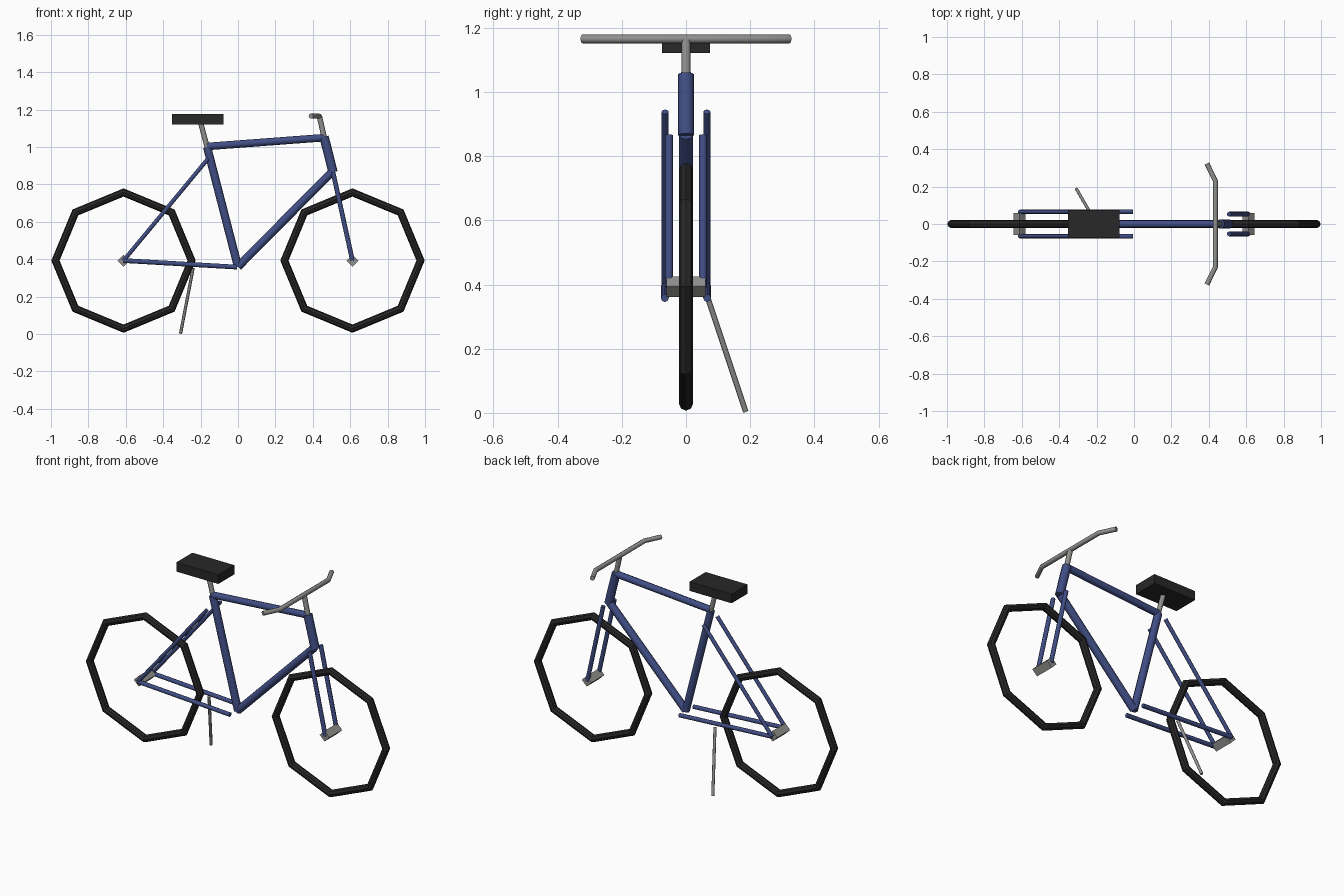
import bpy, bmesh, math
from mathutils import Vector

if "Cube" in bpy.data.objects:
    bpy.data.objects.remove(bpy.data.objects["Cube"])


def material(name, rgb):
    m = bpy.data.materials.new(name)
    m.diffuse_color = (*rgb, 1)
    m.use_nodes = True
    m.node_tree.nodes["Principled BSDF"].inputs["Base Color"].default_value = m.diffuse_color
    return m


BLUE = material("frame blue", (0.052, 0.076, 0.235))
TYRE = material("tyre black", (0.021, 0.019, 0.019))
SEAT = material("seat black", (0.021, 0.021, 0.021))
METAL = material("metal grey", (0.28, 0.28, 0.27))


def finish(bm, name, mat, smooth):
    bmesh.ops.recalc_face_normals(bm, faces=bm.faces)
    me = bpy.data.meshes.new(name)
    bm.to_mesh(me)
    bm.free()
    me.materials.append(mat)
    ob = bpy.data.objects.new(name, me)
    bpy.context.collection.objects.link(ob)
    if smooth:
        bpy.ops.object.select_all(action='DESELECT')
        ob.select_set(True)
        bpy.context.view_layer.objects.active = ob
        bpy.ops.object.shade_smooth_by_angle(angle=math.radians(50))
    return ob


def tube(name, pts, r, mat, sides=8, ref=(0, 1, 0), closed=False, smooth=True):
    """Sweep a regular polygon along a path; ref is the first corner's direction."""
    pts = [Vector(p) for p in pts]
    n = len(pts)
    bm = bmesh.new()
    rings = []
    for i, p in enumerate(pts):
        a = pts[(i - 1) % n] if closed else pts[max(i - 1, 0)]
        b = pts[(i + 1) % n] if closed else pts[min(i + 1, n - 1)]
        if closed or 0 < i < n - 1:
            t = ((p - a).normalized() + (b - p).normalized()).normalized()
        else:
            t = (b - a).normalized()
        u = Vector(ref)
        u = (u - t * u.dot(t)).normalized()
        v = t.cross(u)
        rings.append([bm.verts.new(p + r * (u * math.cos(k * math.tau / sides)
                                            + v * math.sin(k * math.tau / sides)))
                      for k in range(sides)])
    for i in range(n if closed else n - 1):
        A, B = rings[i], rings[(i + 1) % n]
        for k in range(sides):
            j = (k + 1) % sides
            bm.faces.new((A[k], A[j], B[j], B[k]))
    if not closed:
        bm.faces.new(rings[0])
        bm.faces.new(rings[-1])
    return finish(bm, name, mat, smooth)


# Key points of the frame
AXLE_X, AXLE_Z = 0.612, 0.393
BRACKET = (0, 0, 0.36)
SEAT_TOP = (-0.165, 0, 1.0)
HEAD_TOP = (0.46, 0, 1.055)
HEAD_LOW = (0.508, 0, 0.865)

# Wheels and hubs
for name, x in (("rear", -AXLE_X), ("front", AXLE_X)):
    ring = [(x + 0.364 * math.cos(i * math.tau / 8), 0,
             AXLE_Z + 0.364 * math.sin(i * math.tau / 8)) for i in range(8)]
    tube(name + "_tyre", ring, 0.022, TYRE, closed=True, smooth=False)
    tube(name + "_hub", [(x, -0.06, AXLE_Z), (x, 0.06, AXLE_Z)], 0.032, METAL,
         sides=4, ref=(0, 0, 1), smooth=False)

# Main frame
tube("seat_tube", [BRACKET, SEAT_TOP], 0.022, BLUE)
tube("top_tube", [(-0.165, 0, 1.003), (0.46, 0, 1.05)], 0.02, BLUE)
tube("down_tube", [BRACKET, (0.503, 0, 0.868)], 0.022, BLUE)
tube("head_tube", [HEAD_TOP, HEAD_LOW], 0.025, BLUE)

# Paired fork blades and stays
for side, s in (("right", -1), ("left", 1)):
    tube(side + "_fork_blade", [(0.508, s * 0.053, 0.865), (AXLE_X, s * 0.053, AXLE_Z)],
         0.0125, BLUE)
    tube(side + "_seat_stay", [(-AXLE_X, s * 0.065, AXLE_Z), (-0.16, s * 0.065, 0.938)],
         0.011, BLUE)
    tube(side + "_chain_stay", [(-AXLE_X, s * 0.066, AXLE_Z), (-0.005, s * 0.066, 0.358)],
         0.0125, BLUE)

# Seat and post
tube("seat_post", [SEAT_TOP, (-0.2, 0, 1.13)], 0.014, METAL)
bm = bmesh.new()
bmesh.ops.create_cube(bm, size=1)
for v in bm.verts:
    v.co = (v.co.x * 0.276 - 0.215, v.co.y * 0.15, v.co.z * 0.055 + 1.148)
finish(bm, "seat", SEAT, False)

# Stem, handlebar and kickstand
tube("stem", [HEAD_TOP, (0.435, 0, 1.165)], 0.0145, METAL)
tube("handlebar", [(0.39, -0.323, 1.165), (0.435, -0.23, 1.165),
                   (0.435, 0.23, 1.165), (0.39, 0.323, 1.165)],
     0.0135, METAL, ref=(0, 0, 1))
tube("kickstand", [(-0.24, 0.07, 0.352), (-0.307, 0.186, 0.004)], 0.0085, METAL)
